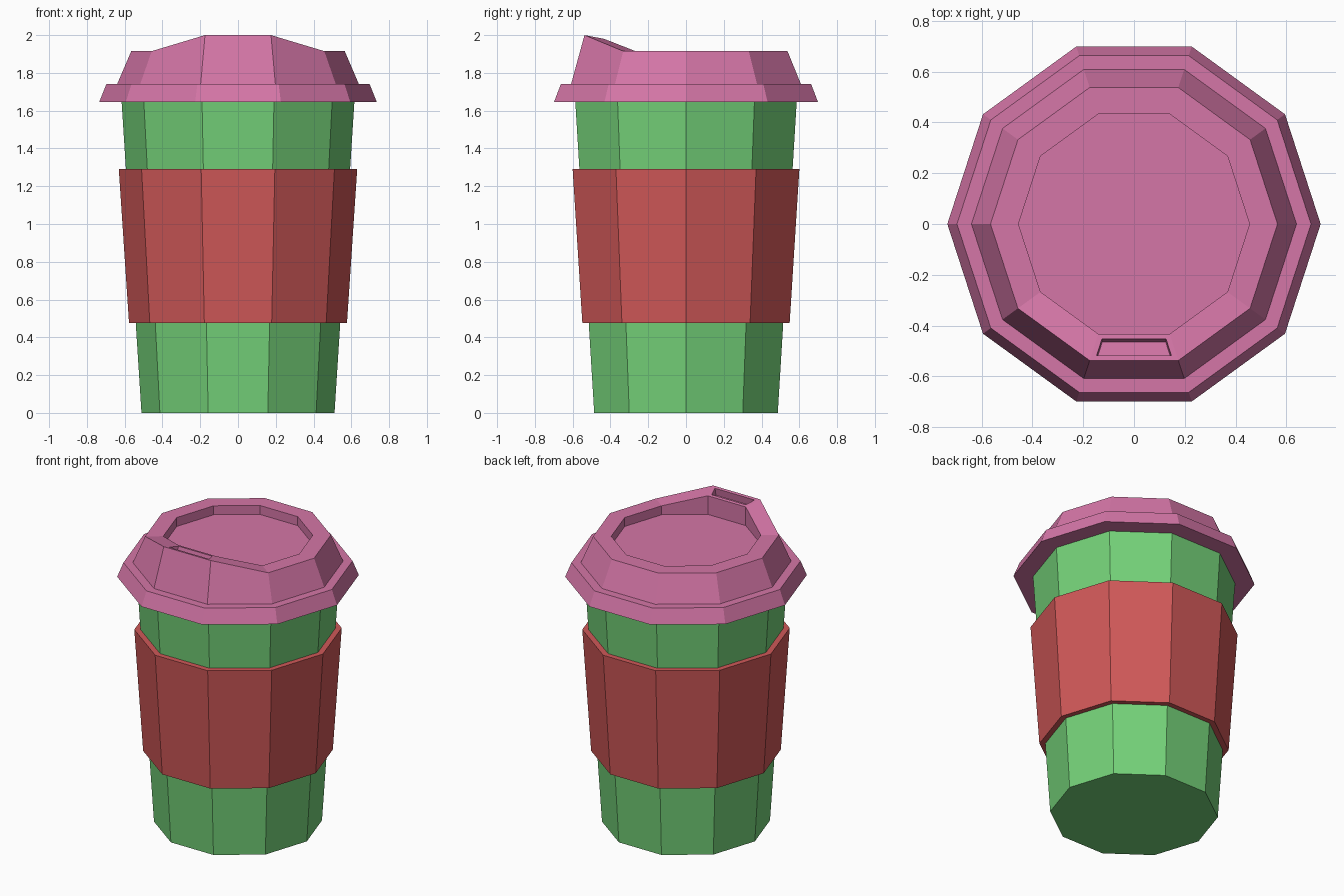
import bpy, bmesh, math

if "Cube" in bpy.data.objects:
    bpy.data.objects.remove(bpy.data.objects["Cube"])

N = 10  # sides of the low-poly cup


def material(name, rgb):
    m = bpy.data.materials.new(name)
    m.diffuse_color = (*rgb, 1.0)
    m.use_nodes = True
    m.node_tree.nodes["Principled BSDF"].inputs["Base Color"].default_value = m.diffuse_color
    return m


def ring_stack(bm, profile, lift=None, cap_bottom=False, cap_top=False):
    """Stack ten-sided rings of (radius, z); lift maps (ring, side) to a new z."""
    lift = lift or {}
    rings = []
    for k, (r, z) in enumerate(profile):
        rings.append([bm.verts.new((r * math.cos(2 * math.pi * i / N),
                                    r * math.sin(2 * math.pi * i / N),
                                    lift.get((k, i), z))) for i in range(N)])
    faces = {}
    for k in range(len(rings) - 1):
        a, b = rings[k], rings[k + 1]
        for i in range(N):
            j = (i + 1) % N
            faces[k, i] = bm.faces.new((a[i], a[j], b[j], b[i]))
    if cap_bottom:
        bm.faces.new(rings[0][::-1])
    if cap_top:
        bm.faces.new(rings[-1])
    bm.normal_update()
    return faces


def finish(bm, name, mat):
    mesh = bpy.data.meshes.new(name)
    bm.to_mesh(mesh)
    bm.free()
    mesh.materials.append(mat)
    ob = bpy.data.objects.new(name, mesh)
    bpy.context.collection.objects.link(ob)
    return ob


green = material("cup green", (0.175, 0.64, 0.19))
red = material("sleeve red", (0.63, 0.098, 0.098))
pink = material("lid pink", (0.66, 0.18, 0.385))

# Tapered cup body
bm = bmesh.new()
ring_stack(bm, [(0.511, 0.0), (0.617, 1.66)], cap_bottom=True, cap_top=True)
finish(bm, "cup_body", green)

# Grip sleeve
bm = bmesh.new()
ring_stack(bm, [(0.535, 0.475), (0.577, 0.475), (0.631, 1.29), (0.587, 1.29)])
finish(bm, "grip_sleeve", red)

# Lid with rim, recessed top and raised front lip (sides 7 and 8 face the front)
bm = bmesh.new()
lid_profile = [(0.605, 1.645), (0.735, 1.645), (0.697, 1.74), (0.64, 1.74),
               (0.565, 1.915), (0.455, 1.915), (0.455, 1.855)]
lip = {(4, 7): 2.0, (4, 8): 2.0, (5, 7): 1.98, (5, 8): 1.98}
lid_faces = ring_stack(bm, lid_profile, lift=lip, cap_top=True)

# Drinking slot sunk into the lip
slot = lid_faces[4, 7]
bmesh.ops.inset_individual(bm, faces=[slot], thickness=0.02, use_even_offset=True)
bm.normal_update()
bmesh.ops.inset_individual(bm, faces=[slot], thickness=0.002, depth=-0.05,
                           use_even_offset=True)
finish(bm, "lid", pink)
